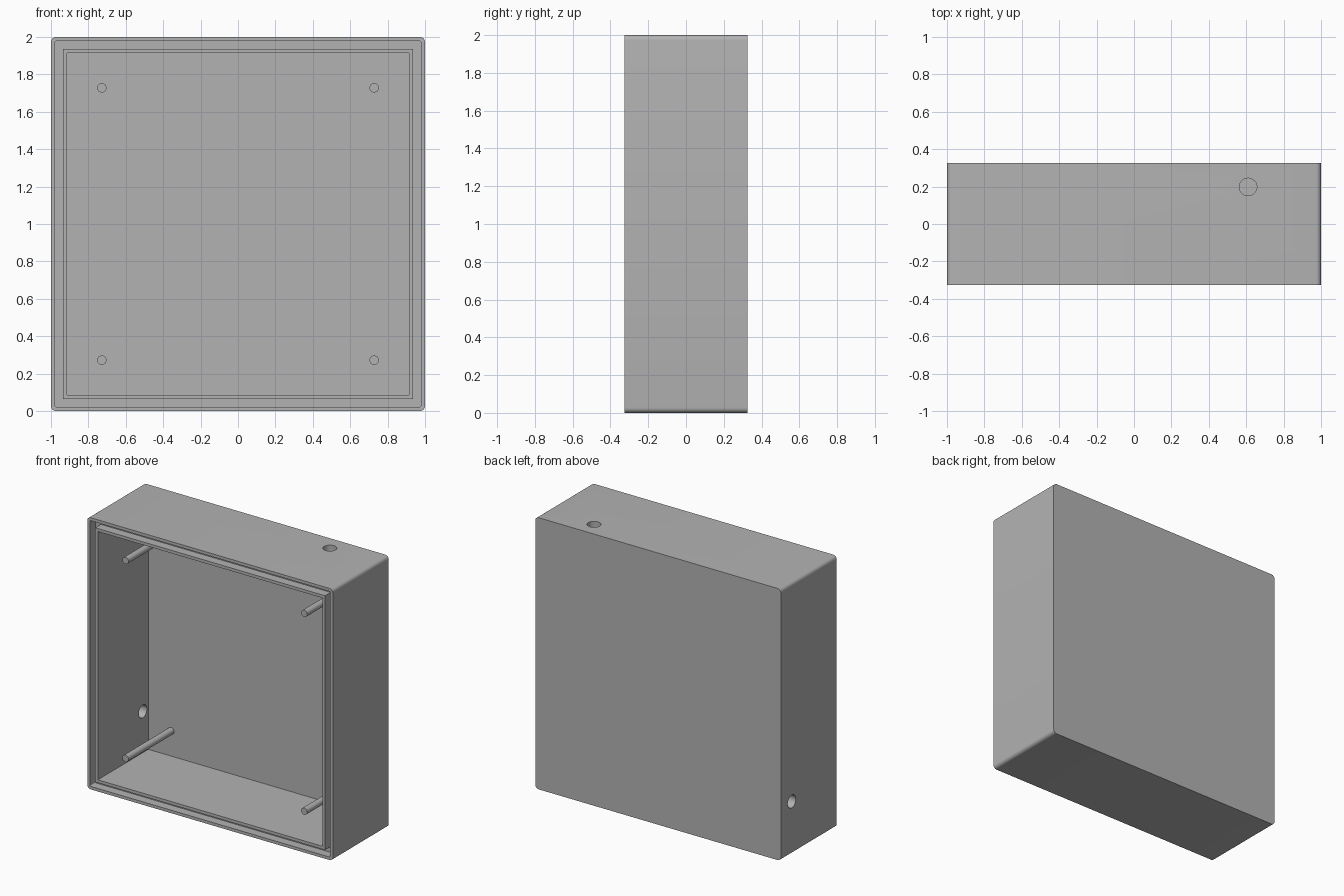
import bpy, bmesh
from math import pi, cos, sin, radians
from mathutils import Matrix

if "Cube" in bpy.data.objects:
    bpy.data.objects.remove(bpy.data.objects["Cube"])

# One grey plastic for everything
grey = bpy.data.materials.new("grey_plastic")
colour = (0.45, 0.45, 0.45, 1)
grey.diffuse_color = colour
grey.use_nodes = True
for node in grey.node_tree.nodes:
    if node.type == 'BSDF_PRINCIPLED':
        node.inputs["Base Color"].default_value = colour

FRONT, BACK = -0.325, 0.325
INNER_BACK, GROOVE_FLOOR = 0.262, -0.26
CORNER_STEPS = 6


def make_object(name, bm):
    mesh = bpy.data.meshes.new(name)
    bm.to_mesh(mesh)
    bm.free()
    mesh.materials.append(grey)
    obj = bpy.data.objects.new(name, mesh)
    bpy.context.collection.objects.link(obj)
    return obj


def activate(obj):
    bpy.ops.object.select_all(action='DESELECT')
    obj.select_set(True)
    bpy.context.view_layer.objects.active = obj


def smooth(obj):
    activate(obj)
    bpy.ops.object.shade_smooth_by_angle(angle=radians(35))


def rounded_square(bm, half, radius, y):
    """Ring of vertices in the xz plane, centred at z = 1."""
    ring = []
    for corner in range(4):
        mid = pi / 4 + corner * pi / 2
        cx = (half - radius) * (1 if cos(mid) > 0 else -1)
        cz = (half - radius) * (1 if sin(mid) > 0 else -1)
        for i in range(CORNER_STEPS + 1):
            a = corner * pi / 2 + i / CORNER_STEPS * pi / 2
            ring.append(bm.verts.new((cx + radius * cos(a), y, 1 + cz + radius * sin(a))))
    return ring


def cylinder(name, radius, length, axis, centre):
    bm = bmesh.new()
    turn = {'X': Matrix.Rotation(pi / 2, 4, 'Y'),
            'Y': Matrix.Rotation(pi / 2, 4, 'X'),
            'Z': Matrix.Identity(4)}[axis]
    bmesh.ops.create_cone(bm, cap_ends=True, segments=32, radius1=radius, radius2=radius,
                          depth=length, matrix=Matrix.Translation(centre) @ turn)
    return make_object(name, bm)


# Housing: rings from the back face, round the rim and groove, into the cavity
stations = [
    (1.0, 0.027, BACK), (1.0, 0.027, FRONT),
    (0.978, 0.008, FRONT), (0.978, 0.008, GROOVE_FLOOR),
    (0.936, 0, GROOVE_FLOOR), (0.936, 0, FRONT),
    (0.914, 0, FRONT), (0.914, 0, INNER_BACK),
]
bm = bmesh.new()
rings = [rounded_square(bm, *s) for s in stations]
for a, b in zip(rings, rings[1:]):
    for i in range(len(a)):
        j = (i + 1) % len(a)
        bm.faces.new((a[i], a[j], b[j], b[i]))
bm.faces.new(rings[0])
bm.faces.new(rings[-1])
bmesh.ops.remove_doubles(bm, verts=bm.verts, dist=0.0001)
bmesh.ops.recalc_face_normals(bm, faces=bm.faces)
housing = make_object("housing", bm)

# Cable holes through the top and the right side wall
cutters = [
    cylinder("top_hole_cutter", 0.047, 0.3, 'Z', (0.61, 0.198, 1.96)),
    cylinder("side_hole_cutter", 0.047, 0.3, 'X', (-0.96, 0.198, 0.39)),
]
for cutter in cutters:
    cutter.hide_render = True
    activate(housing)
    mod = housing.modifiers.new("hole", 'BOOLEAN')
    mod.operation = 'DIFFERENCE'
    mod.solver = 'EXACT'
    mod.object = cutter
    bpy.ops.object.modifier_apply(modifier=mod.name)
    bpy.data.objects.remove(cutter)
smooth(housing)

# Four mounting pegs standing on the inside of the back
PEG_TIP, PEG_BASE = -0.27, INNER_BACK + 0.01
for side, x in (("right", -0.728), ("left", 0.728)):
    for level, z in (("lower", 0.272), ("upper", 1.728)):
        smooth(cylinder(f"{level}_{side}_peg", 0.025, PEG_BASE - PEG_TIP, 'Y',
                        (x, (PEG_TIP + PEG_BASE) / 2, z)))
